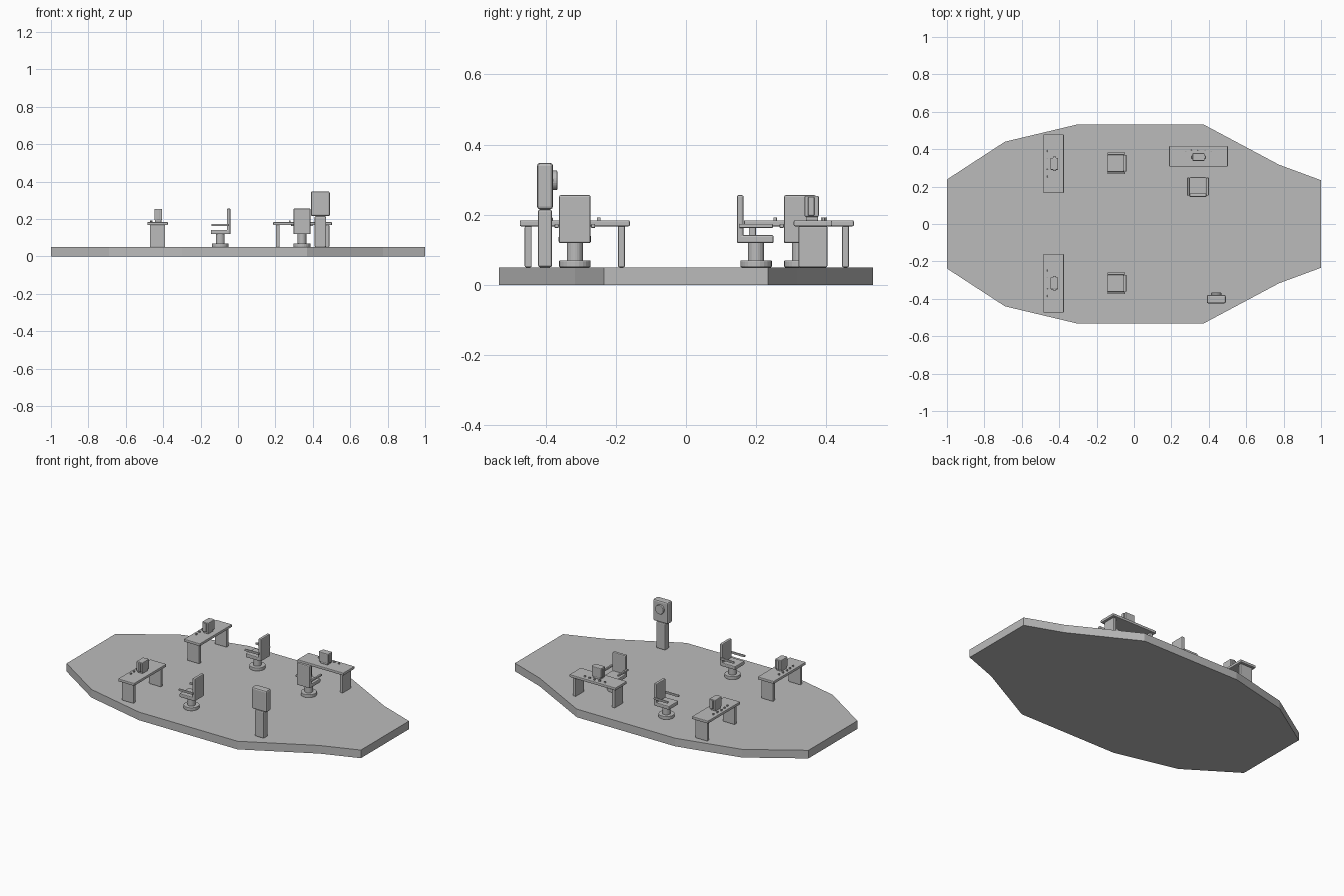
import bpy
import bmesh
import math
from mathutils import Matrix, Vector

if "Cube" in bpy.data.objects:
    bpy.data.objects.remove(bpy.data.objects["Cube"])

FLOOR = 0.05
grey = bpy.data.materials.new("light grey")
grey.diffuse_color = (0.5, 0.5, 0.5, 1)
grey.use_nodes = True
grey.node_tree.nodes["Principled BSDF"].inputs["Base Color"].default_value = grey.diffuse_color


def finish(bm, name, place, bevel=0.0, segments=2):
    """Bevel, move into place and link a part."""
    if bevel:
        sharp = [e for e in bm.edges if e.calc_face_angle(0) > math.radians(50)]
        bmesh.ops.bevel(bm, geom=sharp, offset=bevel, segments=segments,
                        profile=0.5, affect='EDGES')
    mesh = bpy.data.meshes.new(name)
    bm.to_mesh(mesh)
    bm.free()
    mesh.materials.append(grey)
    ob = bpy.data.objects.new(name, mesh)
    ob.matrix_world = place
    bpy.context.collection.objects.link(ob)
    return ob


def box(name, place, x, y, z, bevel=0.004):
    """Box from (min, max) ranges on each axis."""
    bm = bmesh.new()
    size = Matrix.Diagonal((x[1] - x[0], y[1] - y[0], z[1] - z[0], 1))
    mid = Matrix.Translation(Vector((sum(x), sum(y), sum(z))) / 2)
    bmesh.ops.create_cube(bm, size=1, matrix=mid @ size)
    return finish(bm, name, place, bevel)


def cylinder(name, place, radius, depth, centre, turn=Matrix(), bevel=0.003):
    bm = bmesh.new()
    bmesh.ops.create_cone(bm, cap_ends=True, segments=24, radius1=radius,
                          radius2=radius, depth=depth,
                          matrix=Matrix.Translation(centre) @ turn)
    return finish(bm, name, place, bevel)


def spot(x, y, degrees=0):
    return Matrix.Translation((x, y, FLOOR)) @ Matrix.Rotation(math.radians(degrees), 4, 'Z')


# Floor platform: ten-sided slab
half = [(-1, 0.238), (-0.69, 0.44), (-0.30, 0.533), (0.37, 0.533), (0.775, 0.317), (1, 0.234)]
outline = half + [(x, -y) for x, y in reversed(half)]
bm = bmesh.new()
face = bm.faces.new([bm.verts.new((x, y, 0)) for x, y in outline])
slab = bmesh.ops.extrude_face_region(bm, geom=[face])
bmesh.ops.translate(bm, vec=(0, 0, FLOOR),
                    verts=[v for v in slab["geom"] if isinstance(v, bmesh.types.BMVert)])
bmesh.ops.recalc_face_normals(bm, faces=bm.faces)
finish(bm, "platform", Matrix())


def desk(place):
    # Top on two end panels
    box("desk_top", place, (-0.157, 0.157), (-0.055, 0.055), (0.117, 0.134))
    for s in (-1, 1):
        box("desk_leg", place, (s * 0.133 - 0.01, s * 0.133 + 0.01),
            (-0.041, 0.041), (0, 0.118))
    # Console: foot, body and screen bezel
    box("console_foot", place, (-0.025, 0.025), (-0.02, 0.015), (0.133, 0.148), 0.003)
    box("console_body", place, (-0.032, 0.032), (-0.024, 0.017), (0.144, 0.204), 0.004)
    box("console_screen", place, (-0.039, 0.039), (-0.014, 0.004), (0.147, 0.201), 0.003)
    # Arc of small desk buttons
    for i in range(-2, 3):
        x, y = i * 0.034, 0.036 - 0.003 * abs(i)
        box("desk_button", place, (x - 0.005, x + 0.005), (y - 0.004, y + 0.004),
            (0.133, 0.142), 0.001)


def chair(place):
    cylinder("chair_base", place, 0.045, 0.02, (0, 0, 0.01))
    cylinder("chair_stem", place, 0.023, 0.055, (0, 0, 0.045), bevel=0)
    box("chair_seat", place, (-0.046, 0.046), (-0.046, 0.050), (0.069, 0.092), 0.005)
    box("chair_back", place, (-0.045, 0.045), (-0.055, -0.036), (0.069, 0.206), 0.005)
    for s in (-1, 1):
        box("chair_arm", place, (s * 0.052 - 0.006, s * 0.052 + 0.006),
            (-0.048, 0.048), (0.112, 0.124), 0.003)


# Three workstations
desk(spot(-0.43, 0.322, 90))
desk(spot(-0.43, -0.317, 90))
desk(spot(0.345, 0.362))
chair(spot(-0.095, 0.325, 90))
chair(spot(-0.095, -0.317, 90))
chair(spot(0.342, 0.2))

# Standing post with a head and a round dial on its back
post = spot(0.44, -0.402)
box("post_column", post, (-0.031, 0.031), (-0.02, 0.02), (0, 0.165), 0.006)
box("post_head", post, (-0.051, 0.051), (-0.023, 0.023), (0.165, 0.298), 0.009)
cylinder("post_dial", post, 0.028, 0.016, (0, 0.027, 0.248), Matrix.Rotation(math.pi / 2, 4, 'X'))
